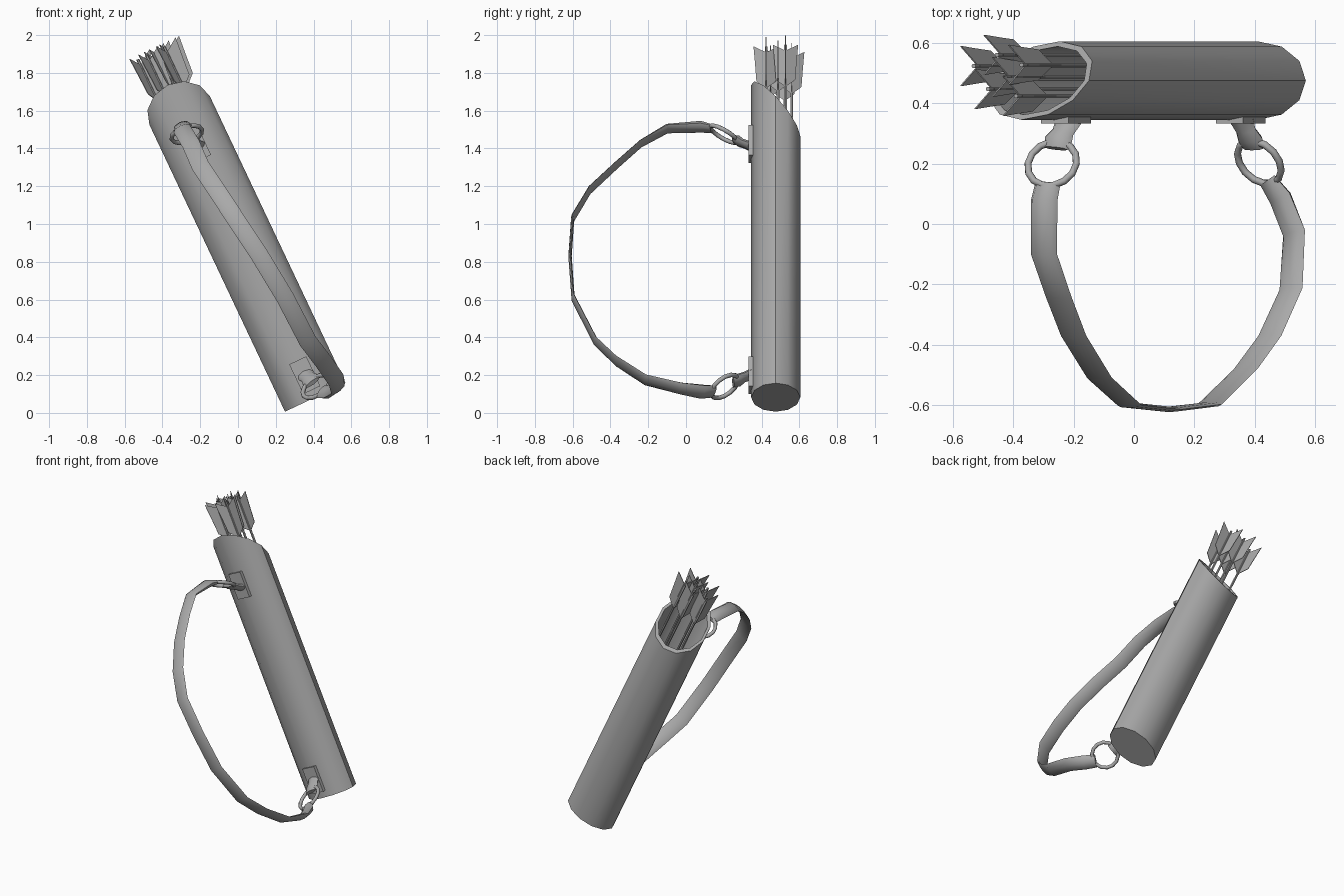
import bpy, bmesh, math
from mathutils import Matrix, Vector

cube = bpy.data.objects.get("Cube")
if cube:
    bpy.data.objects.remove(cube)

grey = bpy.data.materials.new("plain_grey")
grey.use_nodes = True
grey.diffuse_color = (0.4, 0.4, 0.4, 1)
grey.node_tree.nodes["Principled BSDF"].inputs["Base Color"].default_value = (0.4, 0.4, 0.4, 1)

# Leaning frame of the quiver: local x is across, y is back, z is along the tube
FRAME = Matrix.Translation((0.409, 0.475, 0.082)) @ Matrix.Rotation(math.radians(-25.3), 4, 'Y')


def finish(obj, angle=40):
    if not obj.data.materials:
        obj.data.materials.append(grey)
    bpy.ops.object.select_all(action='DESELECT')
    obj.select_set(True)
    bpy.context.view_layer.objects.active = obj
    bpy.ops.object.shade_smooth_by_angle(angle=math.radians(angle))
    return obj


def add_mesh(name, bm, matrix=Matrix()):
    bmesh.ops.recalc_face_normals(bm, faces=bm.faces)
    mesh = bpy.data.meshes.new(name)
    bm.to_mesh(mesh)
    bm.free()
    obj = bpy.data.objects.new(name, mesh)
    bpy.context.collection.objects.link(obj)
    obj.matrix_world = matrix
    return finish(obj)


def loft(bm, sections):
    """Skin a list of equal point loops and cap both ends."""
    rows = [[bm.verts.new(p) for p in s] for s in sections]
    n = len(rows[0])
    for a, b in zip(rows, rows[1:]):
        for i in range(n):
            j = (i + 1) % n
            bm.faces.new((a[i], a[j], b[j], b[i]))
    bm.faces.new(rows[0][::-1])
    bm.faces.new(rows[-1])


def oval(rx, ry, height, sides=12):
    angles = [math.tau * i / sides for i in range(sides)]
    return [(rx * math.cos(a), ry * math.sin(a), height(ry * math.sin(a))) for a in angles]


def band(name, points, widths, thicknesses, tilts, sides=8):
    """Sweep a flat oval along a path; tilt turns the wide side about y."""
    pts = [Vector(p) for p in points]
    last = len(pts) - 1
    sections = []
    for i, p in enumerate(pts):
        tangent = (pts[min(i + 1, last)] - pts[max(i - 1, 0)]).normalized()
        tilt = math.radians(tilts[0] + (tilts[1] - tilts[0]) * i / last)
        wide = Vector((math.cos(tilt), 0, math.sin(tilt)))
        wide = (wide - tangent * wide.dot(tangent)).normalized()
        thin = tangent.cross(wide)
        sections.append([p + wide * widths[i] / 2 * math.cos(math.tau * k / sides)
                         + thin * thicknesses[i] / 2 * math.sin(math.tau * k / sides)
                         for k in range(sides)])
    bm = bmesh.new()
    loft(bm, sections)
    return add_mesh(name, bm)


# Hollow tube with a slanted mouth
def mouth(y):
    return 1.68 - 1.15 * y


bm = bmesh.new()
loft(bm, [oval(0.177, 0.13, lambda y: 0), oval(0.177, 0.13, mouth),
          oval(0.159, 0.113, mouth), oval(0.159, 0.113, lambda y: 0.03)])
add_mesh("quiver_tube", bm, FRAME)

# Mounting plates on the front of the tube
for name, along in (("upper_plate", 1.484), ("lower_plate", 0.13)):
    bm = bmesh.new()
    bmesh.ops.create_cube(bm, size=1, matrix=Matrix.Translation((0, -0.128, along))
                          @ Matrix.Diagonal((0.1, 0.03, 0.174, 1)))
    add_mesh(name, bm, FRAME)


# Rings, each lying in the plane of two directions
def ring(name, center, pull, side):
    pull = Vector(pull).normalized()
    side = Vector(side)
    side = (side - pull * side.dot(pull)).normalized()
    turn = Matrix((side, pull, side.cross(pull))).transposed().to_4x4()
    bpy.ops.mesh.primitive_torus_add(major_segments=14, minor_segments=8,
                                     major_radius=0.084, minor_radius=0.012)
    obj = bpy.context.object
    obj.name = name
    obj.matrix_world = Matrix.Translation(center) @ turn
    finish(obj, 60)


ring("upper_ring", (-0.271, 0.2, 1.475), (0.15, 0.85, -0.45), (0.95, 0, 0.3))
ring("lower_ring", (0.415, 0.205, 0.14), (-0.35, 0.85, 0.4), (0.8, 0, 0.6))

# Tabs joining the plates to the rings
band("upper_tab", [(-0.215, 0.345, 1.41), (-0.235, 0.305, 1.425), (-0.25, 0.28, 1.438),
                   (-0.258, 0.25, 1.45)],
     (0.095, 0.08, 0.1, 0.085), (0.045, 0.04, 0.05, 0.025), (20, 20))
band("lower_tab", [(0.355, 0.345, 0.205), (0.37, 0.31, 0.19), (0.385, 0.28, 0.174),
                   (0.395, 0.25, 0.16)],
     (0.095, 0.08, 0.1, 0.085), (0.045, 0.04, 0.05, 0.025), (30, 37))

# Shoulder strap
path = [(-0.285, 0.135, 1.505), (-0.297, 0.08, 1.515), (-0.298, -0.1, 1.505),
        (-0.25, -0.24, 1.425), (-0.2, -0.37, 1.31), (-0.114, -0.51, 1.18),
        (-0.015, -0.6, 1.03), (0.117, -0.614, 0.83), (0.25, -0.598, 0.61),
        (0.37, -0.48, 0.38), (0.45, -0.37, 0.275), (0.52, -0.215, 0.175),
        (0.53, -0.03, 0.13), (0.485, 0.085, 0.112), (0.442, 0.145, 0.112)]
count = len(path)
widths = [0.09] + [0.095] * (count - 2) + [0.085]
thick = [0.035, 0.055, 0.035] + [0.018] * (count - 6) + [0.035, 0.055, 0.035]
band("shoulder_strap", path, widths, thick, (22, 43))

# One arrow end: shaft with three flat feathers, reused for the whole bundle
bm = bmesh.new()
loft(bm, [oval(0.008, 0.008, lambda y: 0.1, 6), oval(0.008, 0.008, lambda y: 2.02, 6)])
outline = [(0.004, 1.78), (0.058, 1.83), (0.066, 1.93), (0.076, 2.04), (0.004, 1.99)]
for k in range(3):
    turn = Matrix.Rotation(math.tau * k / 3, 3, 'Z')
    loft(bm, [[turn @ Vector((r, y, z)) for r, z in outline] for y in (-0.002, 0.002)])
first = add_mesh("arrow", bm)
spots = [(-0.085, 0.048), (0.09, 0.052), (0.03, 0.012), (-0.033, -0.028),
         (0.07, -0.051), (0, 0.085)]
for i, (across, back) in enumerate(spots):
    arrow = first if i == 0 else first.copy()
    if i:
        bpy.context.collection.objects.link(arrow)
    arrow.name = f"arrow_{i + 1}"
    arrow.matrix_world = FRAME @ Matrix.Translation((across, back, 0))
